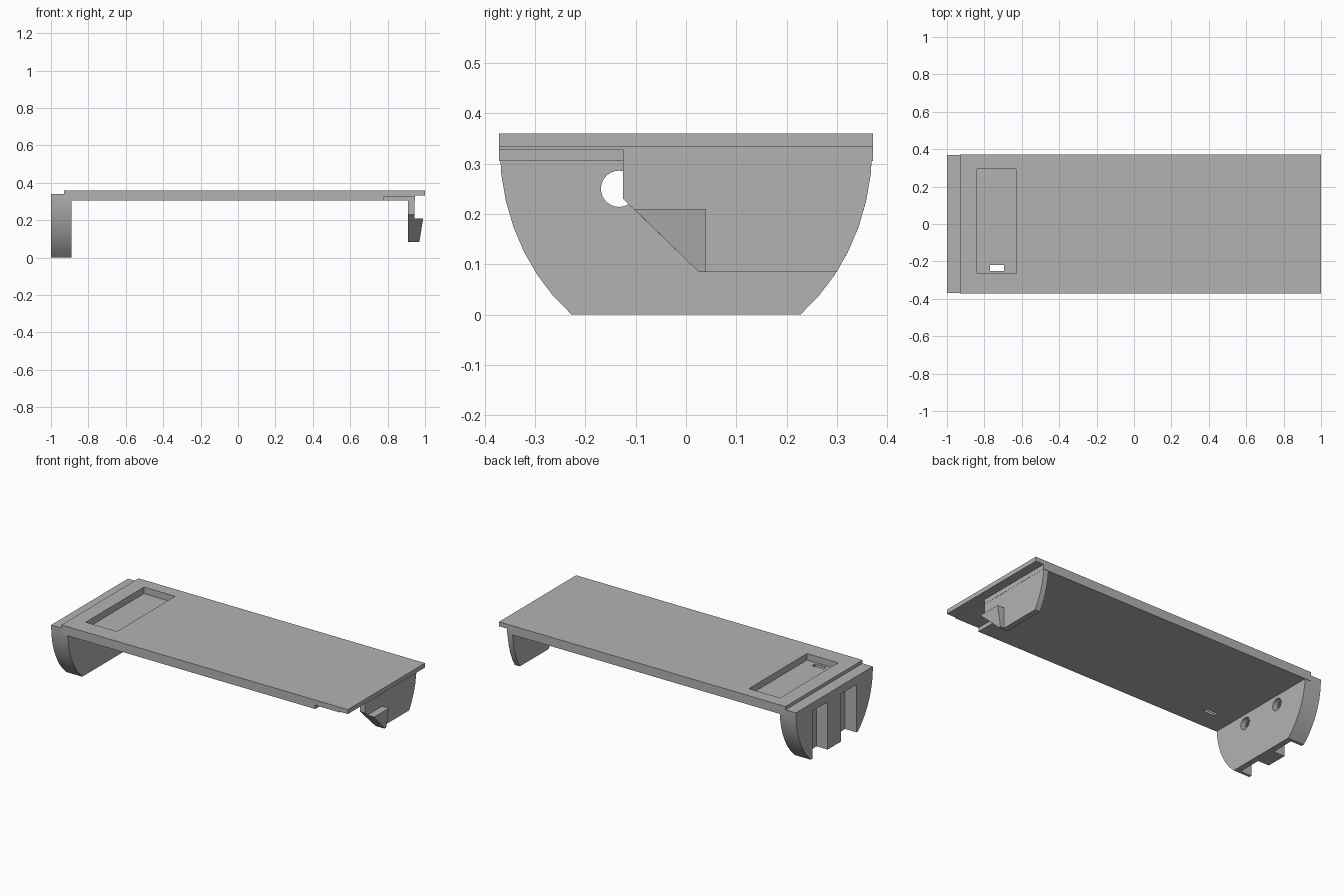
import bpy, bmesh, math

cube = bpy.data.objects.get("Cube")
if cube:
    bpy.data.objects.remove(cube, do_unlink=True)

grey = bpy.data.materials.new("plain_grey")
grey.use_nodes = True
grey.diffuse_color = (0.45, 0.45, 0.45, 1)
grey.node_tree.nodes["Principled BSDF"].inputs["Base Color"].default_value = (0.45, 0.45, 0.45, 1)


def prism(name, outline, start, end, axis):
    """Extrude a closed outline along x (outline in y, z) or y (outline in x, z)."""
    place = (lambda p, d: (d, p[0], p[1])) if axis == "x" else (lambda p, d: (p[0], d, p[1]))
    bm = bmesh.new()
    rings = [[bm.verts.new(place(p, d)) for p in outline] for d in (start, end)]
    bm.faces.new(rings[0])
    bm.faces.new(rings[1])
    n = len(outline)
    for i in range(n):
        j = (i + 1) % n
        bm.faces.new((rings[0][i], rings[0][j], rings[1][j], rings[1][i]))
    bmesh.ops.recalc_face_normals(bm, faces=bm.faces)
    mesh = bpy.data.meshes.new(name)
    bm.to_mesh(mesh)
    bm.free()
    mesh.materials.append(grey)
    obj = bpy.data.objects.new(name, mesh)
    bpy.context.collection.objects.link(obj)
    return obj


def box(name, x, y, z):
    return prism(name, [(y[0], z[0]), (y[1], z[0]), (y[1], z[1]), (y[0], z[1])], x[0], x[1], "x")


def activate(obj):
    bpy.ops.object.select_all(action="DESELECT")
    obj.select_set(True)
    bpy.context.view_layer.objects.active = obj


def cut(obj, cutters):
    for cutter in cutters:
        activate(obj)
        mod = obj.modifiers.new("cut", "BOOLEAN")
        mod.operation, mod.solver, mod.object = "DIFFERENCE", "EXACT", cutter
        bpy.ops.object.modifier_apply(modifier=mod.name)
        bpy.data.objects.remove(cutter, do_unlink=True)


def belly(z_low, steps):
    """Curved side of the end walls, from the rim down to z_low."""
    rim, width, depth = 0.333, 0.37, 0.422
    last = math.asin((rim - z_low) / depth)
    return [(width * math.cos(last * i / steps), rim - depth * math.sin(last * i / steps))
            for i in range(steps + 1)]


# Top plate with a thin lip at one end
plate = prism("top_plate", [(-0.93, 0.305), (0.945, 0.305), (0.945, 0.333), (1, 0.333),
                            (1, 0.36), (-0.93, 0.36)], -0.371, 0.371, "y")
cut(plate, [
    box("pocket_cutter", (-0.84, -0.63), (-0.265, 0.295), (0.32, 0.4)),
    box("slot_cutter", (-0.77, -0.695), (-0.25, -0.22), (0.2, 0.4)),
    box("notch_cutter", (0.78, 0.96), (-0.5, -0.125), (0.2, 0.328)),
])

# Deep curved end wall with two outer channels and two round holes
side = belly(0, 7)
rim = [(0.37, 0.34)]
half = rim + side
deep_wall = prism("deep_end_wall", half + [(-y, z) for y, z in reversed(half)], -1, -0.89, "x")
cutters = []
for s in (-1, 1):
    cutters.append(box("channel_cutter", (-1.1, -0.925), sorted((s * 0.065, s * 0.21)), (-0.1, 0.29)))
    circle = [(s * 0.133 + 0.036 * math.cos(a), 0.25 + 0.036 * math.sin(a))
              for a in (math.tau * i / 32 for i in range(32))]
    cutters.append(prism("hole_cutter", circle, -0.96, -0.8, "x"))
cut(deep_wall, cutters)

# Shallow end wall with a sloping cut-away edge
shallow_wall = prism("shallow_end_wall", [(-0.125, 0.33), (0.37, 0.33)] + belly(0.085, 5)[1:]
                     + [(0.025, 0.085), (-0.125, 0.23)], 0.91, 0.944, "x")

# Wedge-shaped catch, tapering towards the bottom
catch = prism("catch", [(-0.104, 0.21), (0.04, 0.21), (0.04, 0.085), (0.025, 0.085)], 0.944, 0.99, "x")
for v in catch.data.vertices:
    if v.co.x > 0.98 and v.co.z < 0.1:
        v.co.x = 0.97

for wall in (deep_wall, shallow_wall):
    activate(wall)
    bpy.ops.object.shade_smooth_by_angle(angle=math.radians(30))
